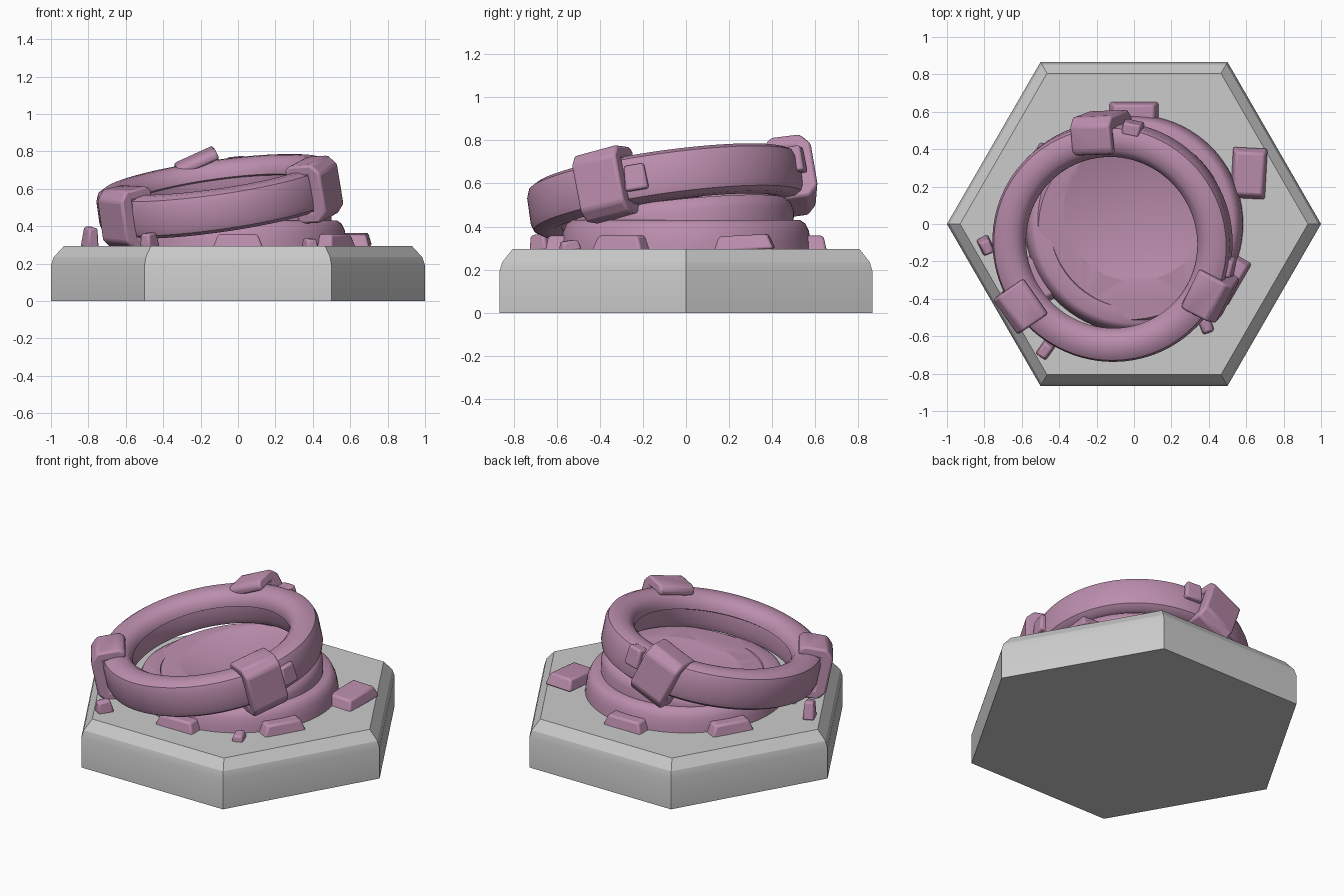
import bpy, bmesh, math
from mathutils import Matrix, Vector

if "Cube" in bpy.data.objects:
    bpy.data.objects.remove(bpy.data.objects["Cube"])

stone = bpy.data.materials.new("mauve_metal")
stone.diffuse_color = (0.50, 0.27, 0.42, 1)
stone.use_nodes = True
stone.node_tree.nodes["Principled BSDF"].inputs["Base Color"].default_value = stone.diffuse_color


def make(name, bm, matrix=Matrix(), mat=stone, bevel=0, smooth=35):
    bmesh.ops.recalc_face_normals(bm, faces=bm.faces)
    me = bpy.data.meshes.new(name)
    bm.to_mesh(me)
    bm.free()
    ob = bpy.data.objects.new(name, me)
    bpy.context.collection.objects.link(ob)
    ob.matrix_world = matrix
    if mat:
        me.materials.append(mat)
    if bevel:
        mod = ob.modifiers.new("bevel", "BEVEL")
        mod.width, mod.segments, mod.limit_method = bevel, 2, "ANGLE"
    if smooth:
        bpy.ops.object.select_all(action="DESELECT")
        ob.select_set(True)
        bpy.context.view_layer.objects.active = ob
        bpy.ops.object.shade_smooth_by_angle(angle=math.radians(smooth))
    return ob


def lathe(profile, sides, closed=False):
    """Revolve (radius, z) points; open profiles get capped ends."""
    bm = bmesh.new()
    rings = [[bm.verts.new((r * math.cos(a), r * math.sin(a), z))
              for a in (math.tau * i / sides for i in range(sides))] for r, z in profile]
    pairs = list(zip(rings, rings[1:]))
    if closed:
        pairs.append((rings[-1], rings[0]))
    else:
        bm.faces.new(rings[0])
        bm.faces.new(rings[-1])
    for lo, hi in pairs:
        for i in range(sides):
            j = (i + 1) % sides
            bm.faces.new((lo[i], lo[j], hi[j], hi[i]))
    return bm


def chunk(name, loc, size, angle=0, taper=0.7, matrix=None, tilt=0):
    """Bevelled block narrowing towards its top."""
    bm = bmesh.new()
    bmesh.ops.create_cube(bm, size=1)
    for v in bm.verts:
        k = taper if v.co.z > 0 else 1
        v.co = Vector((v.co.x * size[0] * k, v.co.y * size[1] * k, v.co.z * size[2]))
    m = Matrix.Translation(loc) @ Matrix.Rotation(math.radians(angle), 4, "Z") \
        @ Matrix.Rotation(math.radians(tilt), 4, "X")
    return make(name, bm, (matrix or Matrix()) @ m, bevel=0.012)


def tilted(loc, nx, ny):
    return Matrix.Translation(loc) @ Vector((0, 0, 1)).rotation_difference(
        Vector((nx, ny, 1))).to_matrix().to_4x4()


# Hexagonal plinth with a softened top edge
make("hex_base", lathe([(1, 0), (1, 0.19), (0.985, 0.235), (0.93, 0.295)], 6), mat=None, smooth=20)

# Round footing, hollow in the middle
make("footing", lathe([(0.585, 0.28), (0.58, 0.33), (0.57, 0.38), (0.553, 0.415),
                       (0.53, 0.43), (0.45, 0.43), (0.4, 0.33)], 80))

# Tilted dish plate with a shallow bowl cut into it
plate = make("dish_plate", lathe([(0.51, -0.12), (0.52, -0.03), (0.51, 0.01), (0.49, 0.03)], 80),
             tilted((-0.02, -0.02, 0.45), -0.10, -0.10))
bm = bmesh.new()
bmesh.ops.create_uvsphere(bm, u_segments=96, v_segments=96, radius=1.4)
cutter = make("bowl_cutter", bm, plate.matrix_world @ Matrix.Translation((0.03, 0.1, 1.376)))
cutter.hide_render = True
cutter.hide_viewport = True
cut = plate.modifiers.new("bowl", "BOOLEAN")
cut.operation, cut.object = "DIFFERENCE", cutter

# Fallen ring leaning on the footing
lean = tilted((-0.115, -0.095, 0.56), -0.14, -0.14)
make("ring", lathe([(0.64, -0.06), (0.64, 0.06), (0.627, 0.095), (0.595, 0.113), (0.55, 0.116),
                    (0.51, 0.108), (0.48, 0.085), (0.465, 0.05), (0.462, 0.03), (0.482, 0.02),
                    (0.482, -0.06), (0.5, -0.1), (0.55, -0.115), (0.6, -0.112), (0.63, -0.092)],
                   96, closed=True), lean)

# C-shaped clamps gripping the ring
C = [(0.49, 0.1), (0.49, 0.14), (0.52, 0.16), (0.65, 0.16), (0.695, 0.11), (0.695, -0.11),
     (0.65, -0.16), (0.52, -0.16), (0.52, -0.1), (0.62, -0.1), (0.62, 0.1)]
for i, (ang, roll) in enumerate([(95, -16), (215, 0), (333, 3)]):
    bm = bmesh.new()
    face = bm.faces.new([bm.verts.new((r, -0.115, z)) for r, z in C])
    ext = bmesh.ops.extrude_face_region(bm, geom=[face])["geom"]
    bmesh.ops.translate(bm, vec=(0, 0.23, 0),
                        verts=[g for g in ext if isinstance(g, bmesh.types.BMVert)])
    turn = Matrix.Rotation(math.radians(ang), 4, "Z") @ Matrix.Rotation(math.radians(roll), 4, "X")
    make(f"clamp_{i + 1}", bm, lean @ turn, bevel=0.014)

# Broken bits beside two clamps
for i, (ang, z) in enumerate([(79, 0.05), (348, 0.0)]):
    a = math.radians(ang)
    chunk(f"clamp_fragment_{i + 1}", (0.63 * math.cos(a), 0.63 * math.sin(a), z),
          (0.08, 0.11, 0.12), ang, 0.85, lean)

# Lugs around the footing, one knocked loose
for i, ang in enumerate((90, 150, 210, 270, 330)):
    a = math.radians(ang)
    chunk(f"footing_lug_{i + 1}", (0.575 * math.cos(a), 0.575 * math.sin(a), 0.32),
          (0.16, 0.27, 0.075), ang, 0.78)
chunk("loose_lug", (0.615, 0.27, 0.325), (0.19, 0.28, 0.07), -3, 0.8, tilt=3)

# Small rubble
for i, (x, y, h, ang) in enumerate([(-0.79, -0.12, 0.11, 25), (-0.475, -0.675, 0.08, -35),
                                    (0.385, -0.54, 0.05, 20)]):
    chunk(f"rubble_{i + 1}", (x, y, 0.285 + h / 2), (0.07, 0.1, h), ang, 0.75, tilt=8)
